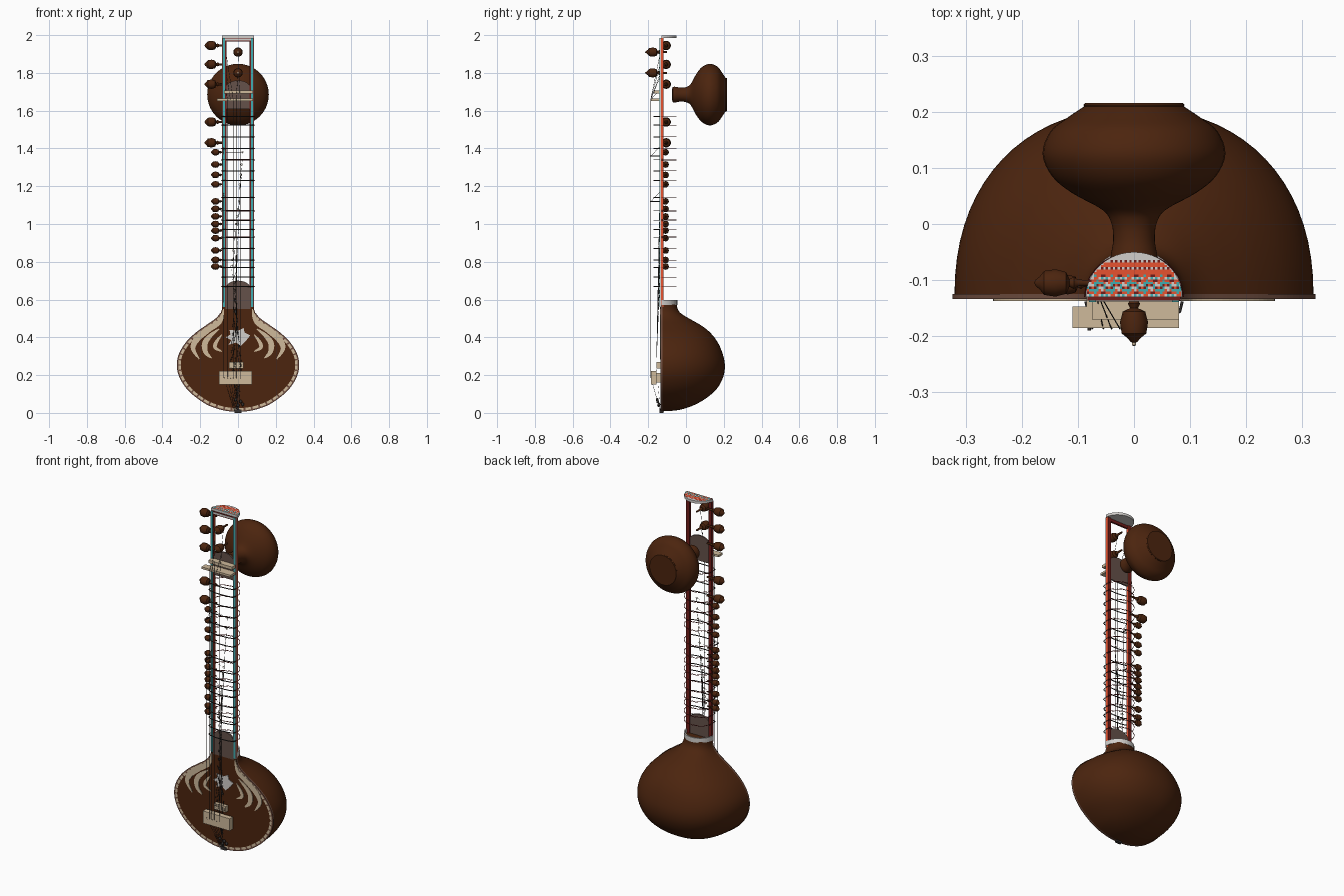
import bpy, bmesh, math
from mathutils import Matrix, Vector

if "Cube" in bpy.data.objects:
    bpy.data.objects.remove(bpy.data.objects["Cube"])

def mat(name, r, g, b):
    m = bpy.data.materials.new(name)
    m.diffuse_color = (r, g, b, 1)
    m.use_nodes = True
    m.node_tree.nodes["Principled BSDF"].inputs["Base Color"].default_value = m.diffuse_color
    return m

BROWN = mat("dark_wood", .072, .018, .0045)
RIM = mat("rim_wood", .16, .075, .05)
BONE = mat("bone", .62, .49, .33)
TEAL = mat("turquoise", .05, .42, .44)
ORANGE = mat("orange_red", .8, .085, .03)
RED = mat("dark_red", .16, .012, .01)
WHITE = mat("off_white", .64, .62, .6)
METAL = mat("dark_metal", .035, .03, .028)
PLATE = mat("grey_brown", .13, .083, .068)

def mesh(name, verts, faces, mats, ids=None, smooth=False, fix=True):
    me = bpy.data.meshes.new(name)
    me.from_pydata([tuple(v) for v in verts], [], faces)
    for m in mats:
        me.materials.append(m)
    for i, k in enumerate(ids or []):
        me.polygons[i].material_index = k
    bm = bmesh.new()
    bm.from_mesh(me)
    bmesh.ops.remove_doubles(bm, verts=bm.verts, dist=1e-6)
    if fix:
        bmesh.ops.recalc_face_normals(bm, faces=bm.faces)
    bm.to_mesh(me)
    bm.free()
    ob = bpy.data.objects.new(name, me)
    bpy.context.collection.objects.link(ob)
    if smooth:
        bpy.context.view_layer.objects.active = ob
        ob.select_set(True)
        bpy.ops.object.shade_smooth_by_angle(angle=math.radians(40))
        ob.select_set(False)
    return ob

def prism(name, pts, axis, a, b, m):
    """Extrude a 2D outline: axis 'y' takes (x,z), axis 'z' takes (x,y)."""
    f = (lambda p, t: (p[0], t, p[1])) if axis == 'y' else (lambda p, t: (p[0], p[1], t))
    n = len(pts)
    v = [f(p, a) for p in pts] + [f(p, b) for p in pts]
    faces = [tuple(range(n)), tuple(range(n, 2 * n))]
    faces += [(i, (i + 1) % n, n + (i + 1) % n, n + i) for i in range(n)]
    return mesh(name, v, faces, [m])

def box(name, x0, x1, y0, y1, z0, z1, m):
    return prism(name, [(x0, y0), (x1, y0), (x1, y1), (x0, y1)], 'z', z0, z1, m)

def lathe(name, prof, mx, m, n=20):
    """Revolve (radius, height) points about local z, placed by matrix mx."""
    v = [mx @ Vector((r * math.cos(2 * math.pi * i / n), r * math.sin(2 * math.pi * i / n), h))
         for r, h in prof for i in range(n)]
    f = [(k * n + i, k * n + (i + 1) % n, (k + 1) * n + (i + 1) % n, (k + 1) * n + i)
         for k in range(len(prof) - 1) for i in range(n)]
    return mesh(name, v, f, [m], smooth=True)

def tubes(name, paths, r, m):
    cu = bpy.data.curves.new(name, 'CURVE')
    cu.dimensions = '3D'
    cu.bevel_depth, cu.bevel_resolution = r, 1
    cu.materials.append(m)
    for p in paths:
        s = cu.splines.new('POLY')
        s.points.add(len(p) - 1)
        for q, c in zip(s.points, p):
            q.co = (*c, 1)
    ob = bpy.data.objects.new(name, cu)
    bpy.context.collection.objects.link(ob)

def spline(pts, sub):
    out, n = [], len(pts)
    for i in range(n - 1):
        q = [Vector(pts[min(max(i + j, 0), n - 1)]) for j in (-1, 0, 1, 2)]
        for s in range(sub):
            t = s / sub
            out.append(.5 * (2 * q[1] + (q[2] - q[0]) * t + (2 * q[0] - 5 * q[1] + 4 * q[2] - q[3]) * t * t
                             + (3 * q[1] - q[0] - 3 * q[2] + q[3]) * t ** 3))
    return out + [Vector(pts[-1])]

def half_round(w, d, n=24):
    return [(w * math.cos(math.pi * i / n), -.13 + d * math.sin(math.pi * i / n)) for i in range(n + 1)]

# Main bowl: half-round sections of (height, half width, depth)
prof = [(.008, 0, 0), (.015, .07, .09), (.04, .15, .17), (.08, .215, .24), (.13, .27, .295),
        (.19, .307, .327), (.25, .32, .336), (.31, .31, .325), (.37, .275, .3), (.42, .225, .263),
        (.46, .17, .215), (.495, .12, .155), (.525, .093, .105), (.55, .084, .086), (.575, .082, .082)]
N, v, f = 36, [], []
rings = spline(prof, 4)
for z, w, d in rings:
    for i in range(N + 1):
        a = math.pi * i / N
        c, s = math.cos(a), math.sin(a)
        v.append((math.copysign(abs(c) ** .9, c) * w, -.13 + d * abs(s) ** .9, z))
for k in range(len(rings) - 1):
    for i in range(N):
        p = k * (N + 1) + i
        f.append((p, p + 1, p + N + 2, p + N + 1))
f.append(tuple(range((len(rings) - 1) * (N + 1), len(rings) * (N + 1))))
mesh("bowl", v, f, [BROWN], smooth=True)

# Soundboard with lighter rim and inlaid border
out = spline(prof, 8)
v, f, ids = [], [], []
for z, w, d in out:
    w *= 1.012
    v += [(-w, -.125, z), (-w, -.134, z), (w, -.134, z), (w, -.125, z)]
for k in range(len(out) - 1):
    for j in range(3):
        p = 4 * k + j
        f.append((p, p + 1, p + 5, p + 4))
        ids.append(0 if j == 1 else 1)
mesh("soundboard", v, f, [BROWN, RIM], ids)
v, f, ids = [], [], []
edge = [p for p in out if p[0] < .53]
for sx in (-1, 1):
    base = len(v)
    for k, (z, w, d) in enumerate(edge):
        a, b = edge[max(k - 1, 0)], edge[min(k + 1, len(edge) - 1)]
        t = Vector((b[1] - a[1], b[0] - a[0])).normalized()
        for o in (-.003, .004, .017):
            v.append((sx * max(w - t.y * o, 0), -.1355, z + t.x * o))
    for k in range(len(edge) - 1):
        for j in (0, 1):
            p = base + 3 * k + j
            q = (p, p + 1, p + 4, p + 3)
            f.append(q if sx < 0 else q[::-1])
            ids.append(1 if j == 0 or k % 4 == 0 else 0)
border = mesh("inlaid_border", v, f, [BONE, RIM], ids, fix=False)
for p in border.data.polygons:
    if p.normal.y > 0:
        p.flip()

# Inlaid leaves and centre ornament
leaves = [([(.076, .55), (.095, .485), (.16, .44), (.218, .39), (.238, .34), (.205, .285)], .017),
          ([(.10, .445), (.15, .405), (.176, .365), (.17, .32), (.14, .29)], .015),
          ([(.085, .415), (.115, .375), (.12, .345), (.085, .325)], .010)]
for i, (path, wid) in enumerate(leaves):
    c = spline(path, 6)
    L, R = [], []
    for k, p in enumerate(c):
        t = (c[min(k + 1, len(c) - 1)] - c[max(k - 1, 0)]).normalized()
        h = wid * max(math.sin(math.pi * k / (len(c) - 1)), .08) ** .7
        L.append(p + Vector((-t.y, t.x)) * h)
        R.append(p - Vector((-t.y, t.x)) * h)
    for sx, side in ((1, "right"), (-1, "left")):
        prism(f"leaf_inlay_{side}_{i}", [(sx * p.x, p.y) for p in L + R[::-1]], 'y', -.137, -.133, BONE)
prism("centre_ornament", [(-.065, .40), (-.04, .415), (-.045, .44), (0, .435), (.03, .45), (.035, .425), (.065, .41),
      (.045, .385), (.03, .37), (.015, .355), (-.01, .372), (-.05, .36), (-.035, .385)], 'y', -.137, -.133, WHITE)

# Neck rails, collar and end plates
for sx, side in ((1, "right"), (-1, "left")):
    rail = box("rail_" + side, sx * .062, sx * .083, -.136, -.12, .56, 1.985, RED)
    rail.data.materials.append(ORANGE)
    for p in rail.data.polygons:
        p.material_index = int(p.normal.x > .5)
    box("rail_inlay_" + side, sx * .068, sx * .080, -.139, -.135, .56, 1.985, TEAL)
    box("rail_edging_" + side, sx * .0825, sx * .0845, -.1365, -.1335, .56, 1.985, WHITE)
box("top_rail", -.083, .083, -.136, -.125, 1.967, 1.985, RED)
box("top_rail_inlay", -.08, .08, -.138, -.135, 1.972, 1.982, WHITE)
o, i_ = half_round(.086, .084), half_round(.079, .076)
prism("collar", o + i_[::-1], 'z', .57, .597, WHITE)
arch = lambda w, z0, z1, h: [(-w, z0), (w, z0)] + [
    (w * math.cos(math.pi * k / 12), z1 + h * math.sin(math.pi * k / 12)) for k in range(13)]
prism("lower_fingerboard", arch(.065, .55, .66, .04), 'y', -.1365, -.126, PLATE)
prism("upper_fingerboard", arch(.065, 1.61, 1.72, .04), 'y', -.134, -.126, PLATE)

# Head cap with mosaic on top
prism("head_cap", half_round(.086, .08), 'z', 1.984, 1.999, WHITE)
v, f, ids = [], [], []
NX, NY = 40, 18
for j in range(NY):
    for i in range(NX):
        x, y = -.084 + .168 * i / NX, -.129 + .078 * j / NY
        dx, dy = .168 / NX, .078 / NY
        if ((x + dx / 2) / .084) ** 2 + ((y + dy / 2 + .13) / .078) ** 2 > 1 or j > 14:
            continue
        b = len(v)
        v += [(x, y, 2), (x + dx, y, 2), (x + dx, y + dy, 2), (x, y + dy, 2)]
        f.append((b, b + 1, b + 2, b + 3))
        if j > 8:      # orange bands with dotted lines
            ids.append((0, 0, (1, 3)[i % 2])[j % 3])
        else:          # flower-like mosaic
            ids.append((3, 2, 0, 1, 3, 0, 2)[(i * i + 3 * j * j + i * j) % 7])
mesh("head_mosaic", v, f, [ORANGE, RED, TEAL, WHITE], ids, fix=False)

# Upper gourd with end lid
to_back = Matrix.Translation((0, 0, 1.685)) @ Matrix.Rotation(-math.pi / 2, 4, 'X')
gp = spline([(.0, -.07), (.04, -.07), (.037, -.03), (.04, .0), (.056, .025), (.11, .055), (.146, .085),
             (.163, .125), (.149, .165), (.118, .19), (.085, .212)], 4)
lathe("gourd", [tuple(p) for p in gp], to_back, BROWN, 40)
lathe("gourd_lid", [(0, .212), (.0, .208), (.088, .208), (.09, .212), (.087, .216), (0, .216)], to_back, BROWN, 40)

# Tuning pegs
peg = [(0, 0), (.005, 0), (.006, .035), (.011, .042), (.007, .05), (.02, .056), (.025, .075),
       (.022, .095), (.012, .103), (.006, .11), (0, .113)]
to_left = Matrix.Rotation(-math.pi / 2, 4, 'Y')
big = [1.945, 1.845, 1.74, 1.54, 1.43]
small = [1.38, 1.315, 1.26, 1.21, 1.12, 1.08, 1.04, 1.0, .965, .925, .86, .81, .775]
for z in big:
    lathe("main_peg", peg, Matrix.Translation((-.065, -.105, z)) @ to_left, BROWN, 14)
for z in small:
    lathe("small_peg", peg, Matrix.Translation((-.065, -.108, z)) @ to_left @ Matrix.Scale(.7, 4), BROWN, 12)
for z in (1.91, 1.80):
    lathe("front_peg", peg, Matrix.Translation((0, -.1, z)) @ Matrix.Rotation(math.pi / 2, 4, 'X'), BROWN, 14)
    lathe("front_peg_tip", [(0, .11), (.004, .11), (.004, .116), (0, .118)],
          Matrix.Translation((0, -.1, z)) @ Matrix.Rotation(math.pi / 2, 4, 'X'), BONE, 10)

# Frets and the threads that tie them round the neck
fz = [1.57, 1.525, 1.46, 1.40, 1.34, 1.28, 1.23, 1.14, 1.07, 1.02, .97, .93, .87, .81, .77, .72, .67]
tubes("frets", [[(.086 * math.cos(math.pi * k / 10), -.138 - .032 * math.sin(math.pi * k / 10) ** .5, z)
                 for k in range(11)] for z in fz], .0026, METAL)
tubes("fret_ties", [[(x, y, z + o) for x, y in half_round(.088, .08, 14)] for z in fz for o in (-.002, .002)],
      .001, RED)

# Bridges and nut
box("bridge_top", -.1, .075, -.185, -.155, .15, .222, BONE)
for x in (-.085, .03):
    box("bridge_leg", x, x + .03, -.155, -.133, .16, .21, BONE)
box("small_bridge", -.048, .028, -.155, -.133, .235, .27, BONE)
box("nut", -.075, .08, -.17, -.13, 1.69, 1.707, BONE)
box("string_guide", -.085, .08, -.185, -.13, 1.652, 1.664, BONE)
box("string_guide_tab", -.11, -.085, -.185, -.147, 1.652, 1.664, BONE)

# Strings, posts, thread holes and tail beads
xs = [-.055, -.04, -.025, -.01, .012]
ends = [(-.07, -.11, 1.74), (-.07, -.11, 1.845), (-.07, -.11, 1.945), (0, -.135, 1.80), (0, -.135, 1.91)]
main = [[(x * .3, -.136, .012), (x, -.187, .19), (x, -.187, 1.658), e] for x, e in zip(xs, ends)]
main += [[(-.02, -.136, .012), (-.075, -.187, .19), (-.08, -.185, z), (-.07, -.11, z + .08)] for z in (1.36, 1.12)]
tubes("main_strings", main, .001, METAL)
holes = [(.025 - .06 * k / 12, -.135, z) for k, z in enumerate(small)]
tubes("sympathetic_strings", [[(h[0] * .3, -.136, .015), (-.04 + .005 * k, -.157, .25), h, (-.07, -.112, h[2])]
                              for k, h in enumerate(holes)], .0004, METAL)
tubes("thread_holes", [[(x + .005 * math.cos(k * math.pi / 4), y, z + .005 * math.sin(k * math.pi / 4))
                        for k in range(9)] for x, y, z in holes], .0015, BONE)
tubes("string_posts", [[(-.08, -.125, z), (-.08, -.19, z)] for z in (1.36, 1.12)], .003, METAL)
for x, y, z in ((.015, -.15, .06), (-.012, -.152, .07), (.025, -.143, .045), (0, -.145, .04)):
    lathe("tail_bead", [(0, -.01), (.006, -.006), (.008, 0), (.006, .006), (0, .01)],
          Matrix.Translation((x, y, z)), METAL, 10)
box("tail_piece", -.018, .018, -.139, -.12, 0, .018, METAL)

# Turn string and fret curves into meshes
bpy.ops.object.select_all(action='DESELECT')
for ob in list(bpy.data.objects):
    if ob.type == 'CURVE':
        ob.select_set(True)
        bpy.context.view_layer.objects.active = ob
bpy.ops.object.convert(target='MESH')
